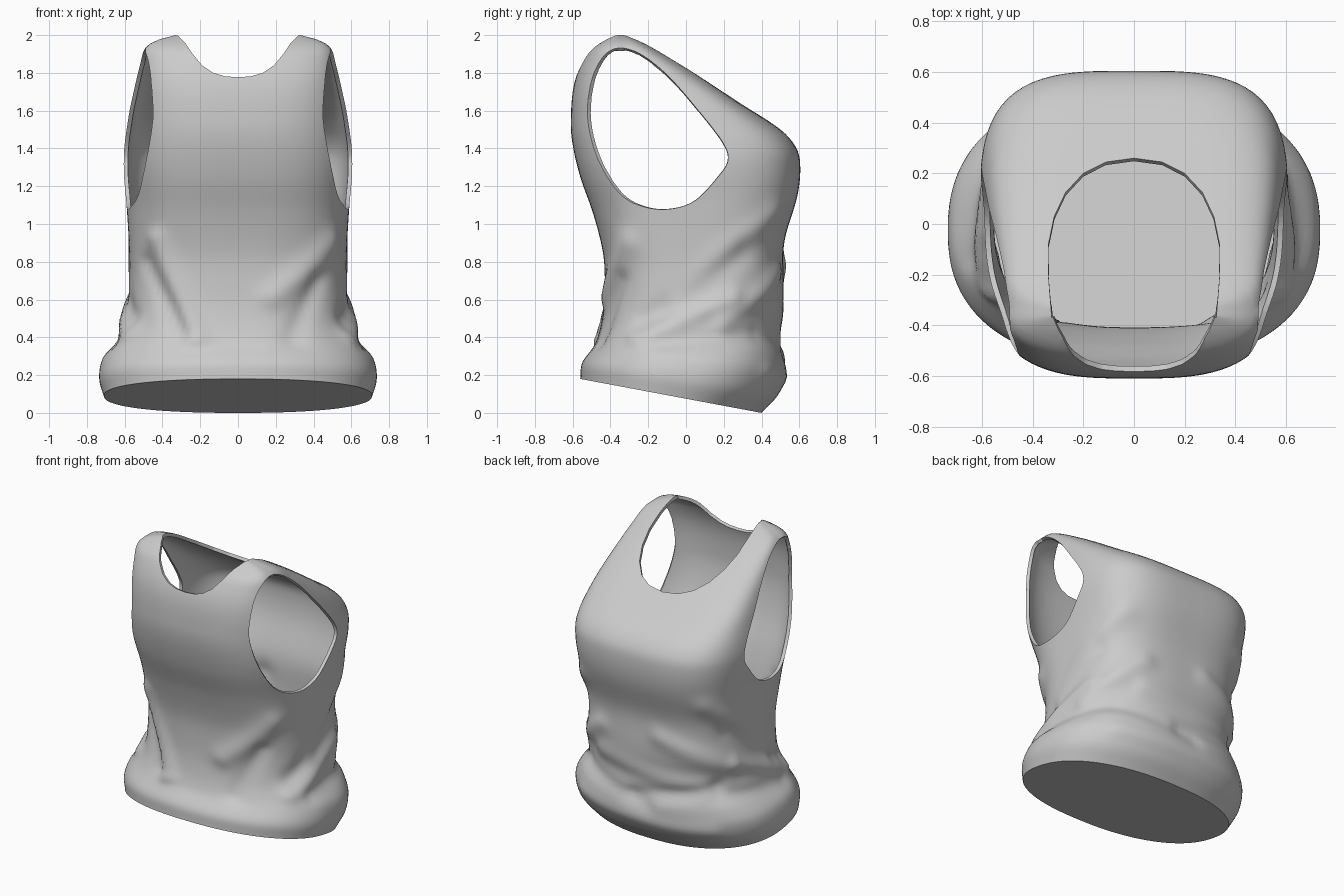
import bpy, bmesh, math

if "Cube" in bpy.data.objects:
    bpy.data.objects.remove(bpy.data.objects["Cube"])

fabric = bpy.data.materials.new("grey_fabric")
fabric.diffuse_color = (0.6, 0.6, 0.6, 1)
fabric.use_nodes = True
fabric.node_tree.nodes["Principled BSDF"].inputs["Base Color"].default_value = fabric.diffuse_color
cut_mat = bpy.data.materials.new("cut_faces")

# Profiles: (height, value)
WIDTH = [(.09, .71), (.19, .735), (.29, .72), (.36, .675), (.44, .625), (.55, .59), (.72, .575),
         (.9, .578), (1.1, .59), (1.35, .61), (1.55, .585), (1.7, .555), (1.85, .52), (1.94, .485),
         (1.98, .41), (2, .33)]
Y_LOW = [(.09, -.56), (.19, -.55), (.32, -.48), (.5, -.44), (.7, -.43), (.85, -.44), (1.05, -.49),
         (1.25, -.56), (1.42, -.6), (1.55, -.61), (1.75, -.59), (1.9, -.525), (1.96, -.46), (2, -.385)]
Y_HIGH = [(.09, .4), (.2, .495), (.36, .53), (.52, .49), (.65, .515), (.9, .52), (1.15, .59),
          (1.3, .605), (1.4, .585), (1.5, .5), (1.65, .27), (1.83, 0), (1.95, -.2), (2, -.31)]
POWER_LOW = [(.09, 2.3), (.5, 2.6), (1.1, 3), (2, 3.2)]
POWER_HIGH = [(.09, 2.3), (.5, 2.5), (1.2, 3.3), (1.5, 3.8), (1.7, 5), (2, 4)]

# Cloth folds: start angle, start height, end angle, end height, width, depth
FOLDS = [(-132, .92, -108, .35, .035, .028), (-140, .8, -116, .38, .03, -.022),
         (-40, .9, -72, .6, .05, .025), (-48, .7, -66, .34, .035, -.02),
         (-35, .38, 25, .62, .035, .025), (-30, .48, 30, .85, .05, -.022),
         (-20, .36, 40, .45, .03, -.018), (-10, .6, 45, 1.05, .05, .02),
         (20, .5, 60, .75, .04, .022), (-145, .4, -205, .62, .035, .025),
         (-150, .48, -210, .85, .05, -.022), (-160, .36, -220, .45, .03, -.018),
         (-170, .6, -225, 1.05, .05, .02), (45, .45, 95, .36, .03, -.02),
         (60, .58, 130, .5, .04, .022), (85, .4, 140, .5, .03, -.022),
         (50, .28, 130, .24, .035, .014), (105, .78, 150, .62, .045, .02)]


def sample(table, s):
    """Smooth interpolation through a profile."""
    n = len(table)
    i = max(0, min(n - 2, sum(1 for p in table if p[0] <= s) - 1))

    def slope(k):
        a, b = table[max(k - 1, 0)], table[min(k + 1, n - 1)]
        return (b[1] - a[1]) / (b[0] - a[0])
    (x0, y0), (x1, y1) = table[i], table[i + 1]
    h = x1 - x0
    t = (s - x0) / h
    return ((2*t**3 - 3*t*t + 1) * y0 + (t**3 - 2*t*t + t) * h * slope(i)
            + (3*t*t - 2*t**3) * y1 + (t**3 - t*t) * h * slope(i + 1))


def fold_offset(angle, s):
    total = 0
    for a0, z0, a1, z1, w, d in FOLDS:
        mid = (a0 + a1) / 2
        a = (angle - mid + 180) % 360 - 180
        u, v = math.radians(a) * .6, s
        u0, u1 = math.radians(a0 - mid) * .6, math.radians(a1 - mid) * .6
        du, dv = u1 - u0, z1 - z0
        t = ((u - u0) * du + (v - z0) * dv) / (du * du + dv * dv)
        q = max(0, min(1, t))
        dist2 = (u - u0 - q * du) ** 2 + (v - z0 - q * dv) ** 2
        total += d * math.exp(-dist2 / (2 * w * w))
    return total * min(1, max(0, (s - .14) / .12))


# Torso: stacked rounded rings, tilted near the hem
SIDES, ROWS = 112, 84
bm = bmesh.new()
rings = []
for r in range(ROWS + 1):
    s = .09 + 1.91 * r / ROWS
    a, lo, hi = sample(WIDTH, s), sample(Y_LOW, s), sample(Y_HIGH, s)
    tilt = .1875 * max(0, 1 - max(0, s - .09) / .65)
    ring = []
    for i in range(SIDES):
        t = 2 * math.pi * i / SIDES
        c, sn = math.cos(t), math.sin(t)
        n = sample(POWER_HIGH if sn > 0 else POWER_LOW, s)
        rad = (abs(c) ** n + abs(sn) ** n) ** (-1 / n)
        off = fold_offset(math.degrees(t), s)
        x = a * rad * c + off * c
        y = (lo + hi) / 2 + (hi - lo) / 2 * rad * sn + off * sn
        ring.append(bm.verts.new((x, y, s - tilt * (y + .08))))
    rings.append(ring)
for low, high in zip(rings, rings[1:]):
    for i in range(SIDES):
        j = (i + 1) % SIDES
        bm.faces.new((low[i], low[j], high[j], high[i]))
bm.faces.new(rings[0][::-1])
bm.faces.new(rings[-1])
bmesh.ops.recalc_face_normals(bm, faces=bm.faces)


def to_object(bm, name, mat):
    me = bpy.data.meshes.new(name)
    bm.to_mesh(me)
    bm.free()
    me.materials.append(mat)
    ob = bpy.data.objects.new(name, me)
    bpy.context.collection.objects.link(ob)
    return ob


def smooth_loop(pts, steps=5):
    """Closed Catmull-Rom outline."""
    out, n = [], len(pts)
    for i in range(n):
        p = [pts[(i + k) % n] for k in (-1, 0, 1, 2)]
        for k in range(steps):
            t = k / steps
            out.append([.5 * (2*b + (c - a)*t + (2*a - 5*b + 4*c - d)*t*t + (3*b - a - 3*c + d)*t**3)
                        for a, b, c, d in zip(*p)])
    return out


def prism(name, outline, place, start, end):
    """Extrude an outline between two depths as a cutter."""
    bm = bmesh.new()
    loops = [[bm.verts.new(place(u, v, d)) for u, v in outline] for d in (start, end)]
    bm.faces.new(loops[0])
    bm.faces.new(loops[1][::-1])
    for i in range(len(outline)):
        j = (i + 1) % len(outline)
        bm.faces.new((loops[0][i], loops[1][i], loops[1][j], loops[0][j]))
    bmesh.ops.recalc_face_normals(bm, faces=bm.faces)
    ob = to_object(bm, name, cut_mat)
    ob.hide_render = True
    return ob


top = to_object(bm, "tank_top", fabric)

# Openings: armholes, low neckline and scooped neckline
ARM = [(-.37, 1.93), (-.25, 1.905), (-.1, 1.79), (.05, 1.62), (.19, 1.44), (.223, 1.34), (.17, 1.25),
       (.05, 1.125), (-.08, 1.08), (-.22, 1.09), (-.35, 1.16), (-.465, 1.34), (-.52, 1.55),
       (-.505, 1.74), (-.45, 1.87)]
HALF_U = [(0, 1.777), (.07, 1.782), (.13, 1.8), (.19, 1.84), (.24, 1.9), (.28, 1.96), (.325, 2.005), (.325, 2.2)]
neck_u = HALF_U + [(-x, z) for x, z in HALF_U[:0:-1]]
HALF_SCOOP = [(.325, -.37), (.338, -.2), (.338, -.08), (.315, .03), (.27, .125), (.2, .2), (.11, .245)]
scoop = HALF_SCOOP + [(0, .26)] + [(-x, y) for x, y in HALF_SCOOP[::-1]]
cutters = [prism("armhole_cutter", smooth_loop(ARM), lambda u, v, d: (d, u, v), -1, 1),
           prism("neckline_cutter", neck_u, lambda u, v, d: (u, d, v), -1, -.36),
           prism("scoop_cutter", scoop, lambda u, v, d: (u, v, d), 1.4, 2.2)]
for c in cutters:
    m = top.modifiers.new(c.name, 'BOOLEAN')
    m.operation, m.solver, m.object = 'DIFFERENCE', 'EXACT', c
    m.material_mode = 'TRANSFER'
deps = bpy.context.evaluated_depsgraph_get()
cut_mesh = bpy.data.meshes.new_from_object(top.evaluated_get(deps))
top.modifiers.clear()
top.data = cut_mesh
for c in cutters:
    bpy.data.objects.remove(c)

# Keep only the cloth surface
cut_ids = [i for i, m in enumerate(cut_mesh.materials) if m == cut_mat]
bm = bmesh.new()
bm.from_mesh(cut_mesh)
bmesh.ops.delete(bm, geom=[f for f in bm.faces if f.material_index in cut_ids], context='FACES')
bmesh.ops.remove_doubles(bm, verts=bm.verts, dist=.002)
for f in bm.faces:
    f.material_index = 0
bm.to_mesh(cut_mesh)
bm.free()
cut_mesh.materials.clear()
cut_mesh.materials.append(fabric)
bpy.data.materials.remove(cut_mat)

# Cloth thickness and soft shading
solid = top.modifiers.new("thickness", 'SOLIDIFY')
solid.thickness, solid.offset = .022, -1
bpy.context.view_layer.objects.active = top
top.select_set(True)
bpy.ops.object.modifier_apply(modifier="thickness")
bpy.ops.object.shade_smooth_by_angle(angle=math.radians(40))
